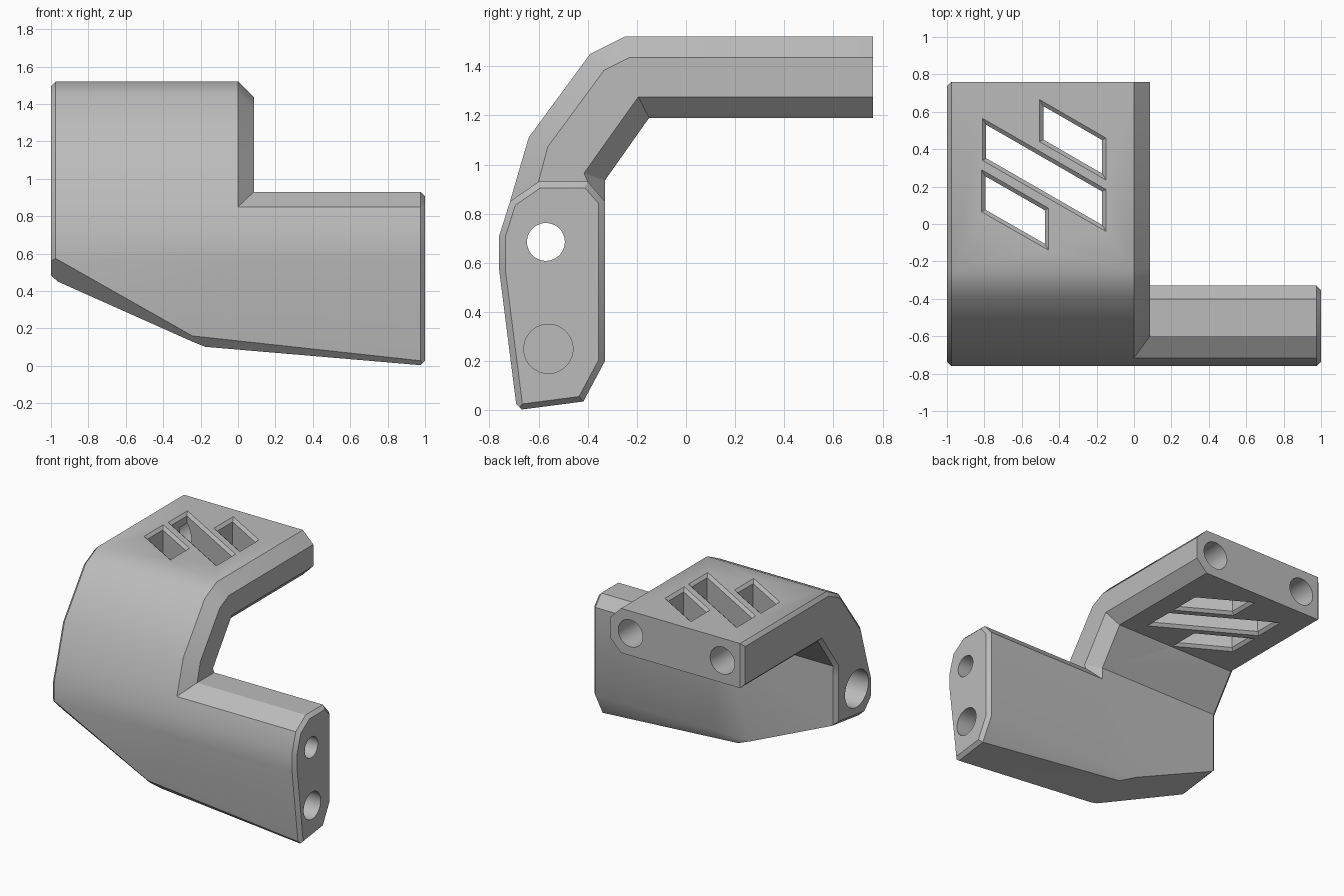
import bpy, bmesh, math
from mathutils import Vector

if "Cube" in bpy.data.objects:
    bpy.data.objects.remove(bpy.data.objects["Cube"], do_unlink=True)

# One flat grey for the whole part
grey = bpy.data.materials.new("matte_grey")
grey.use_nodes = True
COLOUR = (0.5, 0.5, 0.5, 1)
grey.diffuse_color = COLOUR
grey.node_tree.nodes["Principled BSDF"].inputs["Base Color"].default_value = COLOUR


def inset(points, dist):
    """Mitred inward offset of a closed 2D outline."""
    pts = [Vector(p) for p in points]
    n = len(pts)
    area = sum(pts[i].x * pts[(i + 1) % n].y - pts[(i + 1) % n].x * pts[i].y for i in range(n))
    side = 1 if area > 0 else -1
    out = []
    for i, p in enumerate(pts):
        a, b = (p - pts[i - 1]).normalized(), (pts[(i + 1) % n] - p).normalized()
        na, nb = Vector((-a.y, a.x)) * side, Vector((-b.y, b.x)) * side
        out.append(p + (na + nb) * dist / (1 + na.dot(nb)))
    return out


def ring_at_x(bm, x, outline):
    return [bm.verts.new((x, p[0], p[1])) for p in outline]


def bridge(bm, a, b, closed=True):
    for i in range(len(a) if closed else len(a) - 1):
        j = (i + 1) % len(a)
        bm.faces.new((a[i], a[j], b[j], b[i]))


def to_object(bm, name):
    bmesh.ops.recalc_face_normals(bm, faces=bm.faces)
    mesh = bpy.data.meshes.new(name)
    bm.to_mesh(mesh)
    bm.free()
    mesh.materials.append(grey)
    obj = bpy.data.objects.new(name, mesh)
    bpy.context.collection.objects.link(obj)
    return obj


# Side outlines (y, z): hooked upper panel above, bar section below
upper = [(-0.716, 0.85), (-0.64, 1.11), (-0.39, 1.45), (-0.25, 1.52), (0.76, 1.52),
         (0.76, 1.19), (-0.15, 1.19), (-0.33, 0.935), (-0.33, 0.85)]
lower = [(-0.33, 0.2), (-0.49, -0.1), (-0.675, -0.1), (-0.76, 0.57), (-0.76, 0.71)]
bar_top = [(-0.60, 0.93), (-0.40, 0.93)]
EDGE, CHAMFER = 0.025, 0.085

bm = bmesh.new()
# Panel, from its bevelled outer end to the inner corner
full = upper + lower
end = ring_at_x(bm, -1, inset(full, EDGE))
rim = ring_at_x(bm, EDGE - 1, full)
corner = ring_at_x(bm, 0, full)
bm.faces.new(end)
bridge(bm, end, rim)
bridge(bm, rim, corner)

# Chamfered side of the panel, mitred into the bar
side = inset(full, CHAMFER)[:len(upper)]
side[0], side[-1] = bar_top
side[-2].y = 0.965
for i in (4, 5):
    side[i].x = 0.76
side_ring = ring_at_x(bm, CHAMFER, side)
bridge(bm, corner[:len(upper)], side_ring, closed=False)
bm.faces.new(side_ring)

# Bar, from the mitred corner to its bevelled end
section = upper[-1:] + lower + upper[:1] + bar_top
start = corner[len(upper) - 1:] + [corner[0], side_ring[0], side_ring[-1]]
bar_rim = ring_at_x(bm, 1 - EDGE, section)
bar_end = ring_at_x(bm, 1, inset(section, EDGE))
bridge(bm, start, bar_rim)
bridge(bm, bar_rim, bar_end)
bm.faces.new(bar_end)
bmesh.ops.recalc_face_normals(bm, faces=bm.faces)


def trim_below(point, slope_x, slope_y):
    """Remove everything under a sloping plane and close the cut."""
    bmesh.ops.bisect_plane(bm, geom=bm.verts[:] + bm.edges[:] + bm.faces[:], dist=1e-5,
                           plane_co=point, plane_no=(-slope_x, -slope_y, 1), clear_inner=True)
    bmesh.ops.holes_fill(bm, edges=[e for e in bm.edges if e.is_boundary], sides=0)


# Sloping underside, its end bevels and its front edge bevels
trim_below((0.975, -0.67, 0.003), -0.084, 0.13)
trim_below((-0.18, -0.685, 0.1), -0.44, 0.13)
trim_below((-0.975, -0.73, 0.45), -1.0, 0.13)
trim_below((0.975, -0.67, 0.003), 0.9, 0.13)
trim_below((0.975, -0.667, 0.003), -0.095, -1.0)
trim_below((-0.18, -0.68, 0.1), -0.495, -1.0)
body = to_object(bm, "corner_bracket")


def cylinder(name, start, end, radius):
    a, b = Vector(start), Vector(end)
    cb = bmesh.new()
    bmesh.ops.create_cone(cb, cap_ends=True, segments=48, radius1=radius, radius2=radius,
                          depth=(b - a).length)
    turn = (b - a).to_track_quat("Z", "Y").to_matrix().to_4x4()
    bmesh.ops.transform(cb, matrix=turn, verts=cb.verts)
    bmesh.ops.translate(cb, vec=(a + b) / 2, verts=cb.verts)
    return to_object(cb, name)


def slot(name, x0, x1, y0, drop):
    """Slanted slot cutter with flared rims."""
    high, y1 = 0.225, y0 - drop
    outline = [(x0, y0), (x1, y1), (x1, y1 - high), (x0, y0 - high)]
    cb = bmesh.new()
    rings = []
    for z, d in ((1.18, -0.01), (1.21, 0.02), (1.50, 0.02), (1.53, -0.01)):
        rings.append([cb.verts.new((p.x, p.y, z)) for p in inset(outline, d)])
    for a, b in zip(rings, rings[1:]):
        bridge(cb, a, b)
    cb.faces.new(rings[0])
    cb.faces.new(rings[-1])
    return to_object(cb, name)


# Bolt channel, pin holes and slots
cutters = [
    cylinder("bolt_channel", (-1.1, -0.57, 0.685), (1.1, -0.57, 0.685), 0.077),
    cylinder("bolt_head_pocket", (-1.1, -0.57, 0.685), (0.5, -0.57, 0.685), 0.137),
    cylinder("bar_pin_hole", (0.6, -0.56, 0.25), (1.1, -0.56, 0.25), 0.1),
    slot("long_slot", -0.81, -0.15, 0.565, 0.38),
    slot("rear_slot", -0.505, -0.15, 0.665, 0.205),
    slot("front_slot", -0.815, -0.457, 0.29, 0.205),
]
for x in (-0.077, -0.83):
    cutters.append(cylinder("rear_pin_hole", (x, 0.45, 1.355), (x, 0.9, 1.355), 0.1))

bpy.ops.object.select_all(action="DESELECT")
bpy.context.view_layer.objects.active = body
body.select_set(True)
for cutter in cutters:
    cutter.hide_render = True
    mod = body.modifiers.new(cutter.name, "BOOLEAN")
    mod.operation, mod.solver, mod.object = "DIFFERENCE", "EXACT", cutter
    bpy.ops.object.modifier_apply(modifier=mod.name)
    bpy.data.objects.remove(cutter, do_unlink=True)

bpy.ops.object.shade_smooth_by_angle(angle=math.radians(30))
